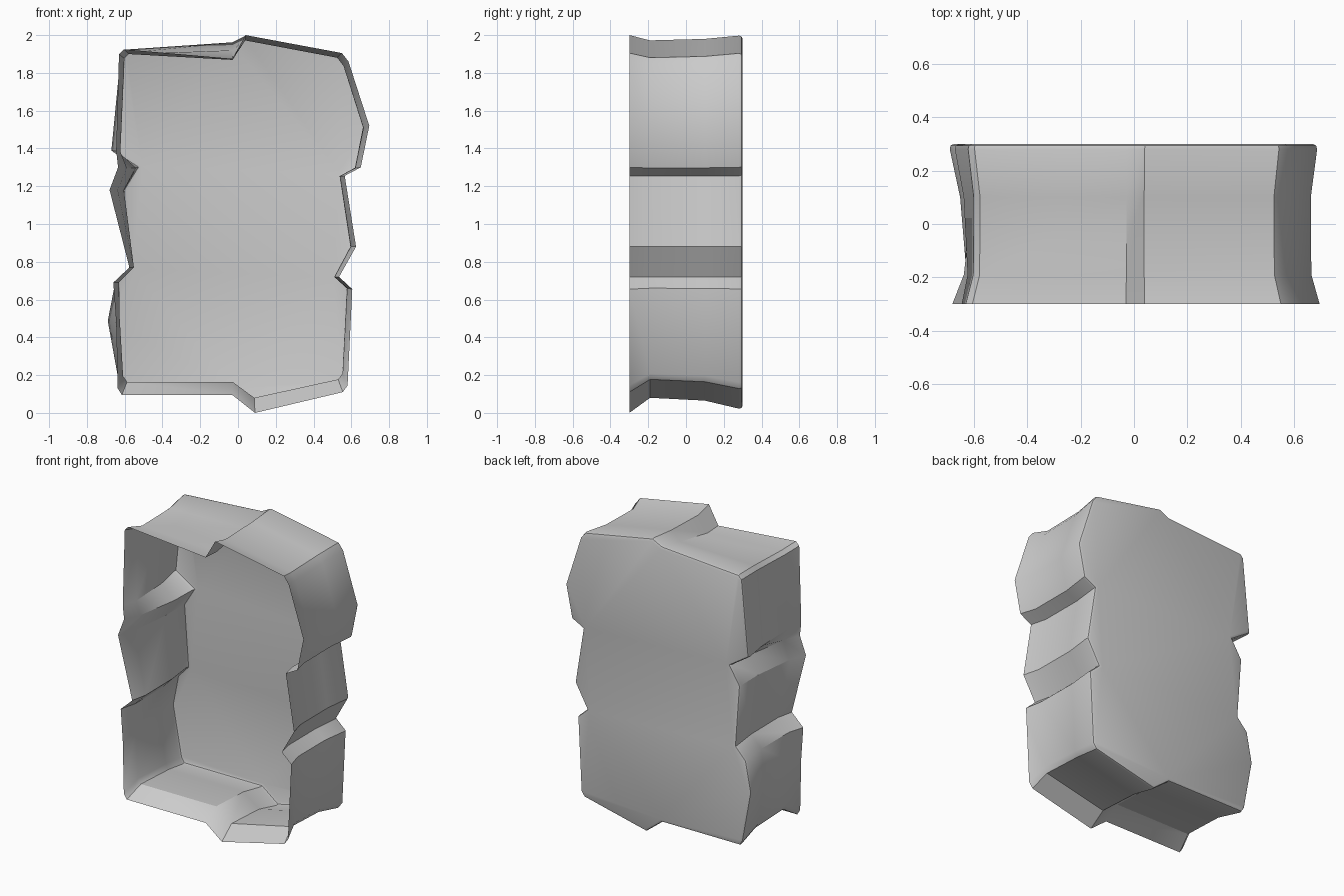
import bpy, bmesh

if "Cube" in bpy.data.objects:
    bpy.data.objects.remove(bpy.data.objects["Cube"])

# Outline of the open front rim (x, z), clockwise from the top left corner
rim = [(-.605, 1.925), (-.03, 1.875), (.04, 2.0), (.55, 1.905), (.585, 1.86),
       (.695, 1.52), (.65, 1.30), (.565, 1.255), (.625, .88), (.535, .72),
       (.605, .655), (.58, .145), (.555, .11), (.09, 0), (-.03, .095),
       (-.615, .095), (-.637, .13), (-.645, .48), (-.66, .69), (-.575, .77),
       (-.68, 1.18), (-.635, 1.30), (-.645, 1.39), (-.63, 1.90)]

# Points where the back outline differs: flat top, deep left notch
back_change = {1: (-.03, 1.965), 17: (-.70, .48), 19: (-.585, .77),
               20: (-.615, 1.18), 21: (-.54, 1.30), 22: (-.68, 1.39)}


def ring(blend, side, top, bottom):
    """Mix the front and back outlines, then pinch the result inward."""
    pts = []
    for i, (x, z) in enumerate(rim):
        bx, bz = back_change.get(i, (x, z))
        x += (bx - x) * blend
        z += (bz - z) * blend
        x *= 1 - side
        z += bottom * max(0, 1 - z / .7) - top * max(0, (z - 1.2) / .8)
        pts.append((x, z))
    return pts


# Rings from front to back: y, blend, pinch at sides, top and bottom
sections = [(-.30, 0, 0, 0, 0), (-.19, .2, .045, .028, .08),
            (.10, .7, .048, .02, .065), (.30, 1, .01, 0, .018)]

bm = bmesh.new()
loops = [[bm.verts.new((x, y, z)) for x, z in ring(*args)] for y, *args in sections]
n = len(rim)

# Side walls
for a, b in zip(loops, loops[1:]):
    for i in range(n):
        j = (i + 1) % n
        bm.faces.new((a[i], a[j], b[j], b[i]))

# Back panel with softened border
panel = bm.faces.new(loops[-1])
bmesh.ops.recalc_face_normals(bm, faces=bm.faces[:])
bmesh.ops.bevel(bm, geom=list(panel.edges), offset=.02, segments=2,
                profile=.5, affect='EDGES')
bmesh.ops.triangulate(bm, faces=[f for f in bm.faces if len(f.verts) > 4])

mesh = bpy.data.meshes.new("open_shell")
bm.to_mesh(mesh)
bm.free()
shell = bpy.data.objects.new("open_shell", mesh)
bpy.context.collection.objects.link(shell)
bpy.context.view_layer.objects.active = shell
shell.select_set(True)
bpy.ops.object.shade_smooth_by_angle(angle=.6)
